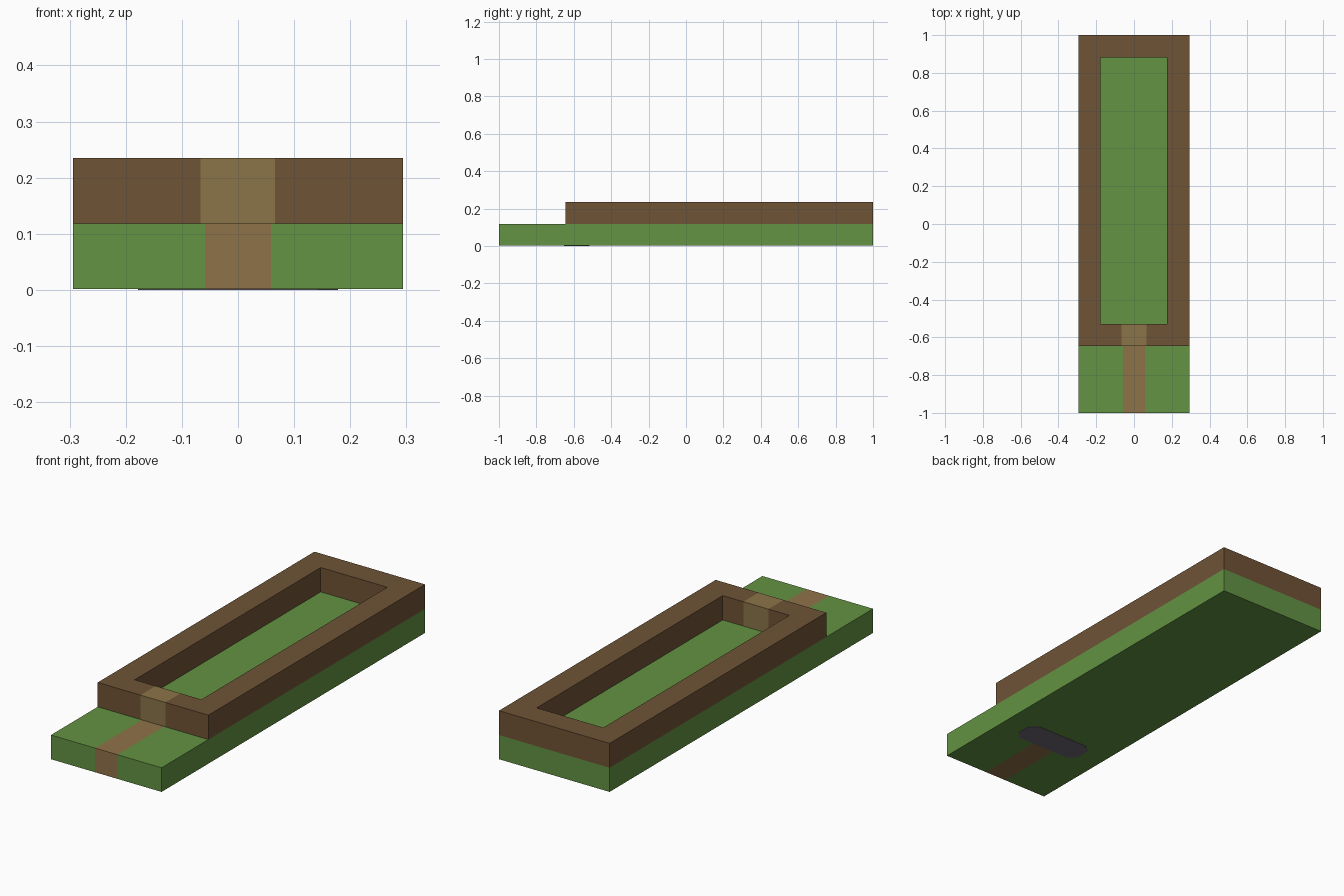
import bpy
import bmesh

cube = bpy.data.objects.get("Cube")
if cube:
    bpy.data.objects.remove(cube, do_unlink=True)


def linear(c):
    c /= 255
    return c / 12.92 if c <= 0.04045 else ((c + 0.055) / 1.055) ** 2.4


def material(name, r, g, b):
    colour = (linear(r), linear(g), linear(b), 1)
    mat = bpy.data.materials.new(name)
    mat.use_nodes = True
    mat.diffuse_color = colour
    bsdf = mat.node_tree.nodes["Principled BSDF"]
    bsdf.inputs["Base Color"].default_value = colour
    bsdf.inputs["Roughness"].default_value = 0.9
    return mat


grass = material("grass green", 99, 147, 67)
soil = material("soil brown", 111, 83, 54)
sand = material("path brown", 143, 114, 72)
straw = material("gate olive", 139, 116, 72)
stone = material("stone grey", 113, 105, 117)


def finish(name, bm, mats):
    bmesh.ops.recalc_face_normals(bm, faces=bm.faces[:])
    mesh = bpy.data.meshes.new(name)
    bm.to_mesh(mesh)
    bm.free()
    for mat in mats:
        mesh.materials.append(mat)
    obj = bpy.data.objects.new(name, mesh)
    bpy.context.collection.objects.link(obj)
    return obj


def extrude_up(bm, faces, height):
    result = bmesh.ops.extrude_face_region(bm, geom=faces, use_keep_orig=True)
    verts = [v for v in result["geom"] if isinstance(v, bmesh.types.BMVert)]
    bmesh.ops.translate(bm, vec=(0, 0, height), verts=verts)


def slab(name, xs, ys, z0, z1, mats, keep, strip):
    """Extruded grid of cells; faces inside the strip take the second material."""
    bm = bmesh.new()
    grid = [[bm.verts.new((x, y, z0)) for x in xs] for y in ys]
    for j in range(len(ys) - 1):
        for i in range(len(xs) - 1):
            if keep(i, j):
                bm.faces.new((grid[j][i], grid[j][i + 1],
                              grid[j + 1][i + 1], grid[j + 1][i]))
    bmesh.ops.delete(bm, geom=[v for v in bm.verts if not v.link_faces], context="VERTS")
    extrude_up(bm, bm.faces[:], z1 - z0)
    x0, x1, y_end = strip
    for face in bm.faces:
        c = face.calc_center_median()
        face.material_index = int(x0 + 0.001 < c.x < x1 - 0.001 and c.y < y_end + 0.001)
    return finish(name, bm, mats)


W = 0.294
FRONT, INNER = -0.645, -0.53

# Grass base with the path running in from the front
slab("grass_base", (-W, -0.059, 0.059, W), (-1, -0.6, 1), 0.002, 0.118,
     (grass, sand), lambda i, j: True, (-0.059, 0.059, -0.6))

# Raised soil border around the bed, with a gate section in the front wall
slab("soil_border", (-W, -0.178, -0.067, 0.066, 0.176, W),
     (FRONT, INNER, 0.882, 1), 0.118, 0.235, (soil, straw),
     lambda i, j: j != 1 or i in (0, 4), (-0.067, 0.066, INNER))

# Thin stone plate with cut corners under the gate
bm = bmesh.new()
hx, hy, cut, cy = 0.178, 0.068, 0.035, -0.585
outline = []
for sx, sy in ((1, 1), (-1, 1), (-1, -1), (1, -1)):
    pair = [(sx * hx, cy + sy * (hy - cut)), (sx * (hx - cut), cy + sy * hy)]
    outline += pair if sx == sy else pair[::-1]
bm.faces.new([bm.verts.new((x, y, 0)) for x, y in outline])
extrude_up(bm, bm.faces[:], 0.004)
finish("stone_underplate", bm, (stone,))
